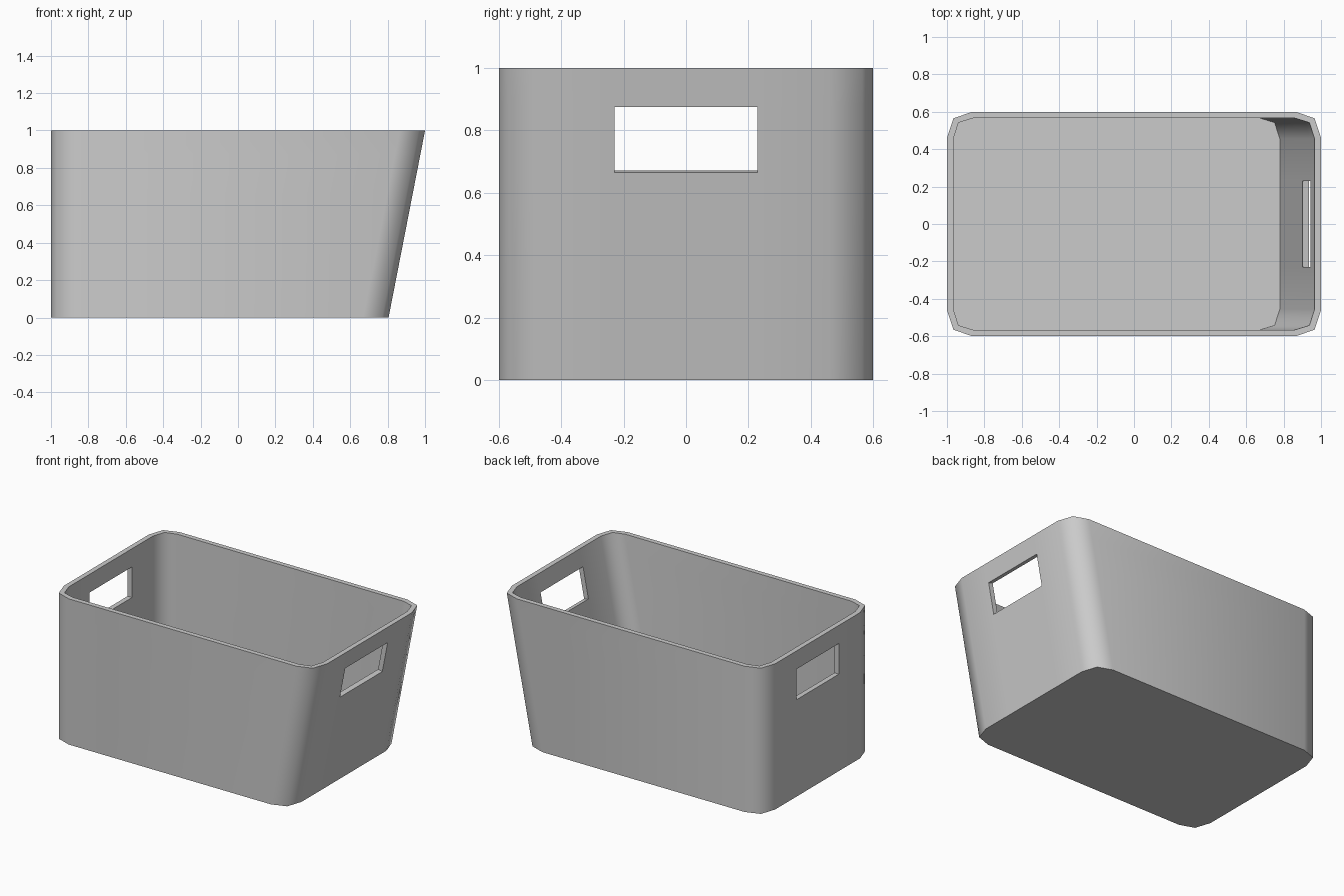
import bpy, bmesh

if "Cube" in bpy.data.objects:
    bpy.data.objects.remove(bpy.data.objects["Cube"])

SLANT = 0.195            # how far the right end leans in at the base
HOLE = 0.23              # half width of the grip holes
OUTER = [(1.0, 0.46), (0.965, 0.565), (0.865, 0.6)]
INNER = [(0.966, 0.455), (0.938, 0.542), (0.86, 0.566)]


def outline(corner):
    """Counter-clockwise outline with two extra points per end for the hole."""
    e = corner[0][0]
    pts = [(e, -HOLE), (e, HOLE)]
    pts += [(x, y) for x, y in corner]
    pts += [(-x, y) for x, y in reversed(corner)]
    pts += [(-e, HOLE), (-e, -HOLE)]
    pts += [(-x, -y) for x, y in corner]
    pts += [(x, -y) for x, y in reversed(corner)]
    return pts


def ring(bm, corner, z, tilt=0.0):
    verts = []
    for x, y in outline(corner):
        h = z + (tilt if x > 0 else 0)
        verts.append(bm.verts.new((x - (SLANT * (1 - h) if x > 0 else 0), y, h)))
    return verts


bm = bmesh.new()

# outer and inner wall rings
outer = [ring(bm, OUTER, z) for z in (0, 0.665, 0.875, 1)]
inner = [ring(bm, INNER, z, t)
         for z, t in ((0.045, 0), (0.665, 0.007), (0.875, 0.007), (1, 0))]
n = len(outer[0])

# walls, leaving a grip hole in each end
for rings in (outer, inner):
    for k in range(3):
        for i in range(n):
            if k == 1 and i in (0, 8):
                continue
            j = (i + 1) % n
            bm.faces.new((rings[k][i], rings[k][j], rings[k + 1][j], rings[k + 1][i]))

# underside, floor and rim
bm.faces.new(outer[0])
bm.faces.new(inner[0])
for i in range(n):
    j = (i + 1) % n
    bm.faces.new((outer[3][i], outer[3][j], inner[3][j], inner[3][i]))

# hole linings
for i in (0, 8):
    loop = [(1, i), (1, i + 1), (2, i + 1), (2, i)]
    for (a, b), (c, d) in zip(loop, loop[1:] + loop[:1]):
        bm.faces.new((outer[a][b], outer[c][d], inner[c][d], inner[a][b]))

bmesh.ops.recalc_face_normals(bm, faces=bm.faces)
mesh = bpy.data.meshes.new("storage_bin")
bm.to_mesh(mesh)
bm.free()

storage_bin = bpy.data.objects.new("storage_bin", mesh)
bpy.context.collection.objects.link(storage_bin)
bpy.context.view_layer.objects.active = storage_bin
storage_bin.select_set(True)
bpy.ops.object.shade_smooth_by_angle(angle=1.05)
